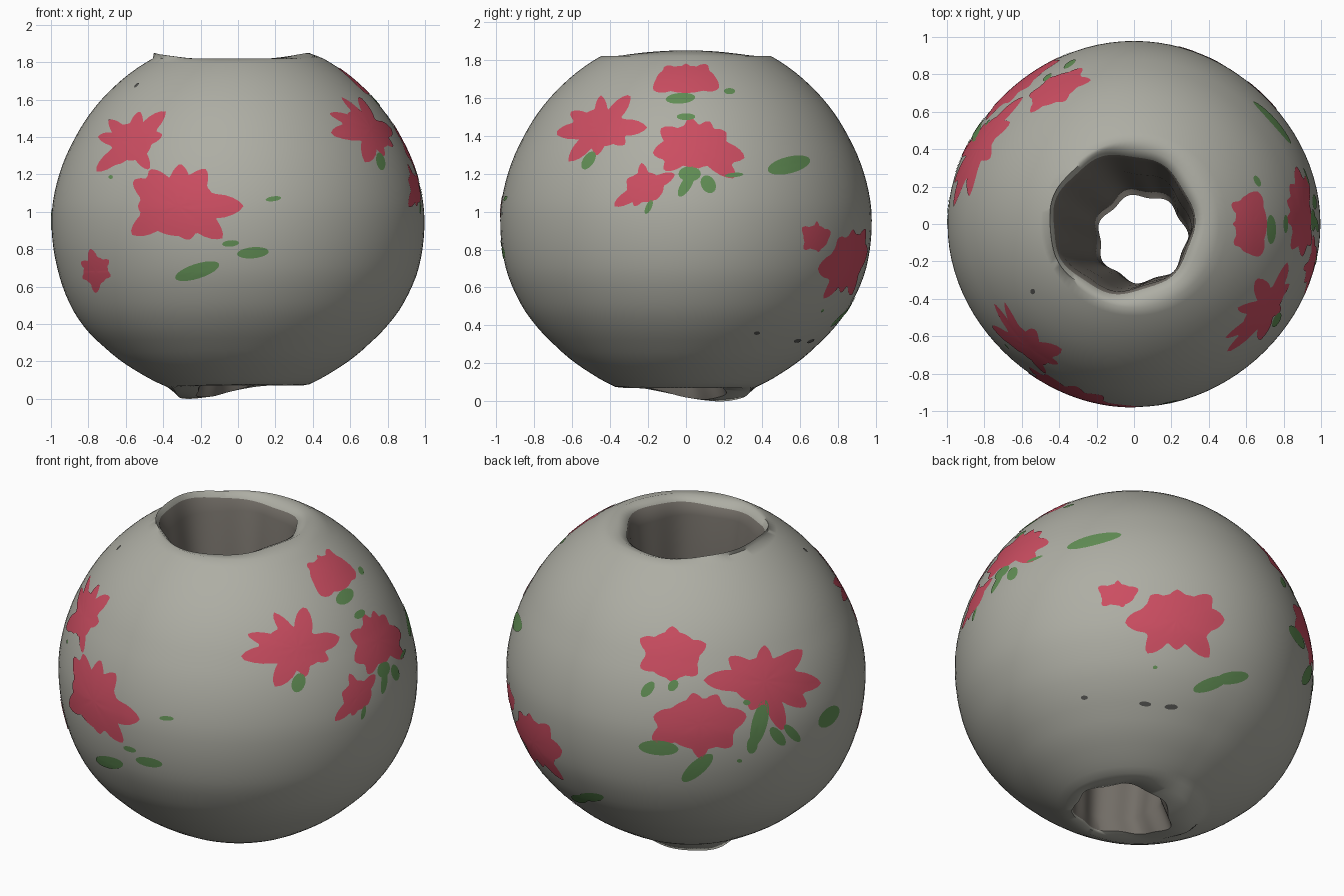
import bpy, bmesh, math
from mathutils import Vector

if "Cube" in bpy.data.objects:
    bpy.data.objects.remove(bpy.data.objects["Cube"])

CZ = 0.93                      # height of the ball centre
SCALE = (0.998, 0.98, 0.996)   # slightly narrow front to back


def material(name, rgb):
    m = bpy.data.materials.new(name)
    m.diffuse_color = (*rgb, 1)
    m.use_nodes = True
    m.node_tree.nodes["Principled BSDF"].inputs["Base Color"].default_value = m.diffuse_color
    return m


GREY = material("stone grey", (0.42, 0.42, 0.37))
TAUPE = material("dark taupe", (0.17, 0.155, 0.135))
DARK = material("charcoal", (0.085, 0.085, 0.08))
ROSE = material("rose red", (0.60, 0.075, 0.12))
LEAF = material("leaf green", (0.12, 0.27, 0.09))

# Ball radius by angle from the top: slightly squashed, tapered below
RADII = [(0, 1.005), (27, 1.003), (42, 0.995), (62, 0.99), (85, 1.0), (105, 0.995),
         (118, 0.978), (132, 0.95), (146, 0.937), (180, 0.937)]


def ball_radius(d):
    polar = math.degrees(math.acos(max(-1, min(1, d.z))))
    az = math.atan2(d.y, d.x)
    for (p0, r0), (p1, r1) in zip(RADII, RADII[1:]):
        if polar <= p1:
            r = r0 + (r1 - r0) * (polar - p0) / (p1 - p0)
            break
    flat = math.hypot(d.x, d.y)
    r -= 0.012 * math.sin(2 * az) ** 2 * flat ** 4
    if d.z < -0.25:            # left side stays a little fuller below
        r += 0.03 * max(0, -d.x) * min(1, (-0.25 - d.z) * 3)
    return r


def finish(bm, name, mats, angle=60):
    me = bpy.data.meshes.new(name)
    for v in bm.verts:
        v.co = Vector(c * s for c, s in zip(v.co, SCALE)) + Vector((0, 0, CZ))
    bm.to_mesh(me)
    bm.free()
    ob = bpy.data.objects.new(name, me)
    bpy.context.collection.objects.link(ob)
    for m in mats:
        me.materials.append(m)
    bpy.ops.object.select_all(action='DESELECT')
    ob.select_set(True)
    bpy.context.view_layer.objects.active = ob
    bpy.ops.object.shade_smooth_by_angle(angle=math.radians(angle))
    return ob


# Ball with a tapering hole through it, lofted from rings
def ball():
    seg, outer = 96, 45
    bm = bmesh.new()
    angles = [2 * math.pi * j / seg for j in range(seg)]
    loops = []
    for i in range(outer):
        p = math.radians(27 + (156 - 27) * i / (outer - 1))
        loop = []
        for a in angles:
            d = Vector((math.sin(p) * math.cos(a), math.sin(p) * math.sin(a), math.cos(p)))
            loop.append(bm.verts.new(d * ball_radius(d)))
        loops.append(loop)
    # lips and tunnel: centre x, centre y, radius, z, wobble, kind
    for cx, cy, r, z, wob, kind in [
            (0.01, 0, 0.33, -0.862, 0.008, 'bottom'),
            (0.04, -0.05, 0.265, -0.852, 0.012, 'bottom'),
            (0.045, -0.08, 0.235, -0.77, 0.012, 'wall'),
            (0.02, -0.06, 0.265, -0.3, 0.012, 'wall'),
            (-0.02, -0.03, 0.315, 0.4, 0.012, 'wall'),
            (-0.05, 0, 0.36, 0.8, 0.010, 'wall'),
            (-0.058, 0, 0.378, 0.875, 0.008, 'top'),
            (-0.04, 0, 0.415, 0.903, 0.006, 'top')]:
        loop = []
        for a in angles:
            rr = r + wob * math.sin(7 * a + 1)
            zz = z
            if kind == 'bottom':    # lower lip hangs down at the back left
                zz -= 0.072 * max(0, math.cos(a - 2.55)) ** 2
            if kind == 'top':       # uneven upper lip
                zz += 0.02 * math.cos(2 * a)
            loop.append(bm.verts.new((cx + rr * math.cos(a), cy + rr * math.sin(a), zz)))
        loops.append(loop)
    n = len(loops)
    for i in range(n):
        a, b = loops[i], loops[(i + 1) % n]
        for j in range(seg):
            k = (j + 1) % seg
            f = bm.faces.new((a[j], b[j], b[k], a[k]))
            f.material_index = int(outer < i < n - 2)
    bmesh.ops.recalc_face_normals(bm, faces=bm.faces[:])
    finish(bm, "ball_with_hole", [GREY, TAUPE])


ball()

# Painted marks: flat outlines drawn in a viewing direction, laid on the ball
FRONT, RIGHT, TOP = (0, 0), (90, 0), (0, 90)
BACK_LEFT, BACK_RIGHT = (215, 27), (140.5, -28)


def on_ball(view, s, w):
    az, el = map(math.radians, view)
    right = Vector((math.cos(az), math.sin(az), 0))
    flat = Vector((math.sin(az), -math.cos(az), 0))
    out = flat * math.cos(el) + Vector((0, 0, math.sin(el)))
    up = right.cross(-out)
    p = (right * s + up * w + out * math.sqrt(max(0, 1 - s * s - w * w))).normalized()
    return p * (ball_radius(p) + 0.003)


def patch(bm, view, c, radius, n, rings):
    mid = bm.verts.new(on_ball(view, *c))
    prev = None
    for k in range(1, rings + 1):
        ring = []
        for j in range(n):
            du, dv = radius(2 * math.pi * j / n)
            ring.append(bm.verts.new(on_ball(view, c[0] + du * k / rings, c[1] + dv * k / rings)))
        for j in range(n):
            i = (j + 1) % n
            vs = (mid, ring[j], ring[i]) if prev is None else (prev[j], ring[j], ring[i], prev[i])
            f = bm.faces.new(vs)
            f.normal_update()
            if f.normal.dot(f.calc_center_median()) < 0:
                f.normal_flip()
        prev = ring


# A blossom is an oval heart with pointed petals out to the given tips
def flower(name, view, c, base, *tips):
    polar = [(math.atan2(y, x), math.hypot(x, y)) for x, y in tips]

    def radius(a):
        r = 1 / math.hypot(math.cos(a) / base[0], math.sin(a) / base[1])
        best = r
        for ta, tl in polar:
            d = abs((a - ta + math.pi) % (2 * math.pi) - math.pi)
            if d < 0.36:
                best = max(best, r * 0.95 + (tl - r * 0.95) * (1 - (d / 0.36) ** 1.3))
        return best * math.cos(a), best * math.sin(a)
    bm = bmesh.new()
    patch(bm, view, c, radius, 80, 5)
    finish(bm, name, [ROSE])


flower("flower_front_large", FRONT, (-.32, .10), (.2, .16), (.01, .23), (.15, .2), (.35, 0),
       (.24, -.17), (.06, -.18), (-.26, -.15), (-.25, .14), (-.16, .2), (-.22, 0))
flower("flower_front_upper", FRONT, (-.58, .45), (.11, .10), (.19, .165), (.05, .165), (-.12, .12),
       (-.18, .03), (-.19, -.16), (.1, -.15), (.17, .04), (-.08, -.12))
flower("flower_front_bud", FRONT, (-.77, -.25), (.065, .075), (-.03, .12), (.07, .06), (.08, -.03),
       (0, -.12), (-.08, .05), (-.07, -.04))
flower("flower_right_front", RIGHT, (-.46, .52), (.13, .10), (0, .17), (.16, .17), (.25, 0),
       (.13, -.09), (-.18, -.18), (-.25, -.03), (-.17, .08), (-.03, -.15))
flower("flower_right_large", RIGHT, (.05, .42), (.17, .115), (-.03, .15), (.08, .13), (.27, -.06),
       (.22, -.17), (.02, -.12), (-.17, -.13), (-.23, -.04), (-.19, .09), (.17, .07))
flower("flower_right_lower", RIGHT, (-.22, .20), (.10, .08), (-.02, .13), (.16, .07), (-.17, -.1),
       (-.1, .04), (.07, -.06), (-.06, -.1))
flower("flower_right_top", RIGHT, (0, .77), (.16, .07), (.18, -.04), (-.18, -.05), (0, .08),
       (.12, .07), (-.12, .06))
flower("flower_back_right", BACK_RIGHT, (.24, .27), (.21, .14), (0, .165), (-.15, .13), (-.29, -.02),
       (-.17, -.19), (0, -.17), (.18, -.21), (.26, 0), (.19, .13))
flower("flower_back_right_bud", BACK_RIGHT, (-.09, .405), (.095, .06), (0, .08), (.115, .03),
       (-.11, .04), (-.09, -.06), (.03, -.07))
flower("flower_back_left_top", BACK_LEFT, (-.083, .06), (.15, .13), (-.18, .09), (0, .16), (.19, .06),
       (-.18, -.07), (.14, -.11), (0, -.15))
flower("flower_back_left_spiky", BACK_LEFT, (.43, -.08), (.18, .13), (.21, .18), (0, .2), (-.34, 0),
       (-.2, .13), (.31, 0), (.23, -.13), (.1, -.27), (-.08, -.16), (.12, .14))
flower("flower_back_left_lower", BACK_LEFT, (.07, -.32), (.2, .14), (-.27, -.08), (-.26, .04),
       (-.04, .17), (.1, .16), (.26, .05), (.18, -.12), (0, -.19), (-.13, .1))


# Leaves and chips: pointed ovals (s, w, half length, half width, tilt in degrees)
def ovals(name, view, mat, *items):
    bm = bmesh.new()
    for s, w, hl, hw, tilt in items:
        t = math.radians(tilt)

        def radius(a):
            x, y = hl * math.cos(a), hw * math.sin(a)
            return x * math.cos(t) - y * math.sin(t), x * math.sin(t) + y * math.cos(t)
        patch(bm, view, (s, w), radius, 24, 3)
    finish(bm, name, [mat])


ovals("leaves_front", FRONT, LEAF, (-.22, -.25, .125, .04, 18), (.08, -.15, .085, .03, 5),
      (-.04, -.10, .045, .017, 5), (.19, .14, .042, .013, 8), (-.69, .26, .012, .01, 0))
ovals("leaves_right", RIGHT, LEAF, (.56, .32, .12, .045, 14), (-.03, .672, .08, .028, 4),
      (.235, .71, .03, .016, 0), (0, .575, .05, .018, 0), (-.53, .345, .055, .03, 55),
      (.02, .27, .06, .04, 0), (0, .21, .07, .028, 58), (.12, .215, .05, .038, -60),
      (.26, .265, .05, .012, 5), (-.2, .095, .04, .016, 65))
ovals("leaves_back_right", BACK_RIGHT, LEAF, (.43, -.09, .10, .035, 22), (.55, -.05, .09, .035, 10),
      (.12, 0, .013, .01, 0))
ovals("leaves_back_left", BACK_LEFT, LEAF, (-.22, -.13, .05, .028, 50), (-.08, -.11, .035, .025, 50),
      (-.16, -.45, .11, .04, -5), (.055, -.56, .11, .04, 40), (.40, -.31, .13, .042, 75),
      (.36, -.43, .05, .03, 80), (.50, -.38, .06, .03, -50), (.58, -.36, .06, .025, -45),
      (.78, -.26, .075, .04, 48), (.33, -.20, .02, .015, 0), (.29, -.52, .015, .01, 0))
ovals("chips_below", BACK_RIGHT, DARK, (-.285, -.175, .02, .012, 0), (.065, -.21, .035, .014, -5),
      (.215, -.225, .038, .016, 0))
ovals("chip_above", TOP, DARK, (-.545, -.37, .013, .015, 0))
